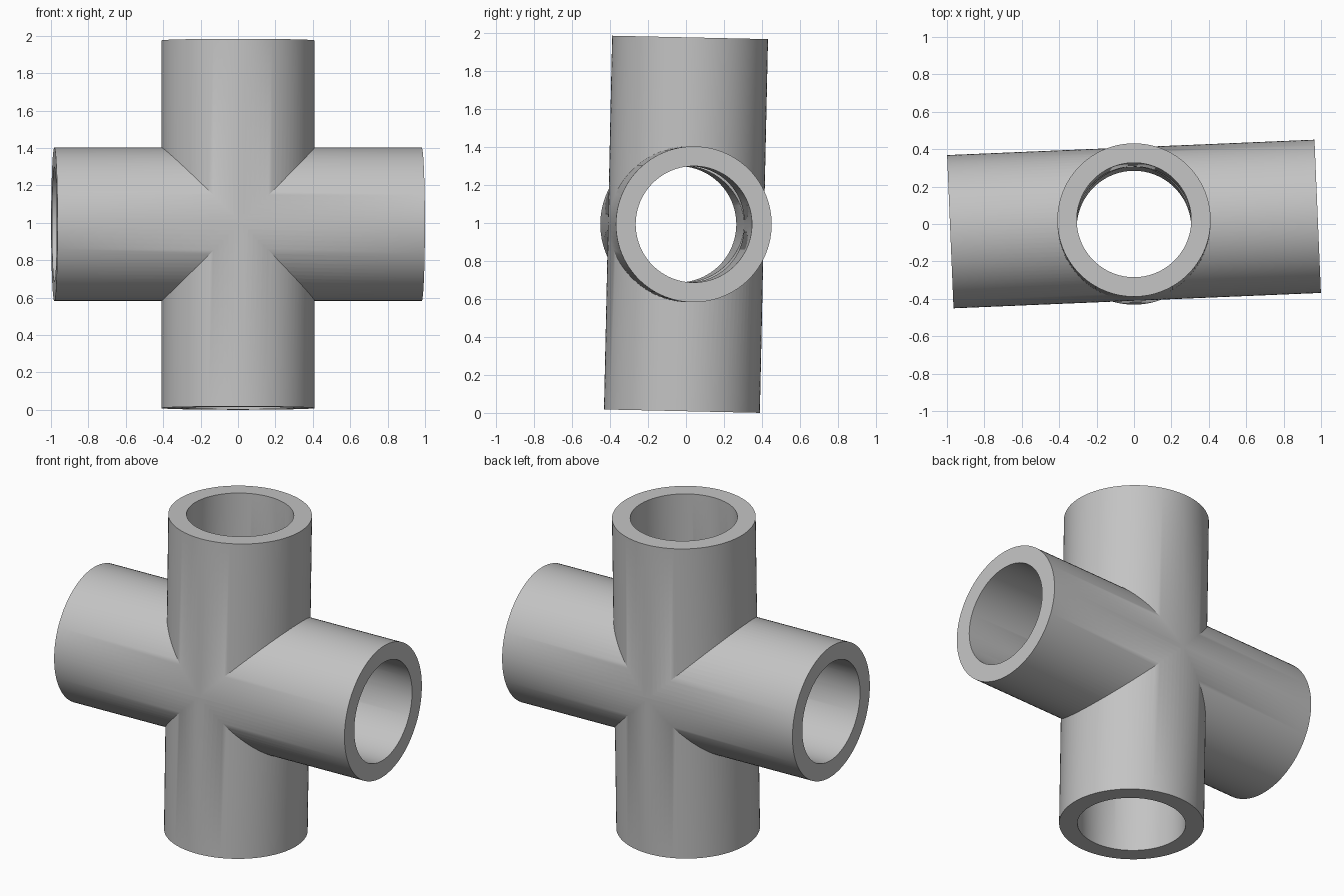
import bpy
import math
from mathutils import Matrix

default_cube = bpy.data.objects.get("Cube")
if default_cube:
    bpy.data.objects.remove(default_cube, do_unlink=True)

OUTER, INNER = 0.41, 0.306
HALF = 0.983
MID = 0.992          # height of the crossing point
SIDES = 96

# One plain grey for the whole fitting
grey = bpy.data.materials.new("pipe_grey")
grey.use_nodes = True
colour = (0.55, 0.55, 0.55, 1)
grey.diffuse_color = colour
grey.node_tree.nodes["Principled BSDF"].inputs["Base Color"].default_value = colour

# Axis of each pipe, with its slight lean
upright = Matrix.Rotation(math.radians(-1.25), 4, 'X')
crosswise = (Matrix.Rotation(math.radians(2.4), 4, 'Z')
             @ Matrix.Rotation(math.radians(90), 4, 'Y'))


def rod(name, radius, half, turn):
    bpy.ops.mesh.primitive_cylinder_add(vertices=SIDES, radius=radius, depth=2 * half)
    obj = bpy.context.object
    obj.name = name
    obj.data.transform(Matrix.Translation((0, 0, MID)) @ turn)
    obj.data.materials.append(grey)
    return obj


def combine(target, tool, operation):
    mod = target.modifiers.new(tool.name, 'BOOLEAN')
    mod.operation = operation
    mod.solver = 'EXACT'
    mod.object = tool
    tool.hide_render = True


# Solid outer cross, then both bores cut through it
fitting = rod("cross_pipe", OUTER, HALF, upright)
tools = [rod("cross_arm", OUTER, HALF, crosswise),
         rod("upright_bore", INNER, HALF + 0.2, upright),
         rod("crosswise_bore", INNER, HALF + 0.2, crosswise)]
for tool, operation in zip(tools, ('UNION', 'DIFFERENCE', 'DIFFERENCE')):
    combine(fitting, tool, operation)

# Bake the cuts and remove the helpers
bpy.context.view_layer.update()
graph = bpy.context.evaluated_depsgraph_get()
baked = bpy.data.meshes.new_from_object(fitting.evaluated_get(graph))
fitting.modifiers.clear()
fitting.data = baked
for tool in tools:
    bpy.data.objects.remove(tool, do_unlink=True)

# Smooth walls with crisp rims and seams
bpy.ops.object.select_all(action='DESELECT')
fitting.select_set(True)
bpy.context.view_layer.objects.active = fitting
bpy.ops.object.shade_smooth_by_angle(angle=math.radians(30))
